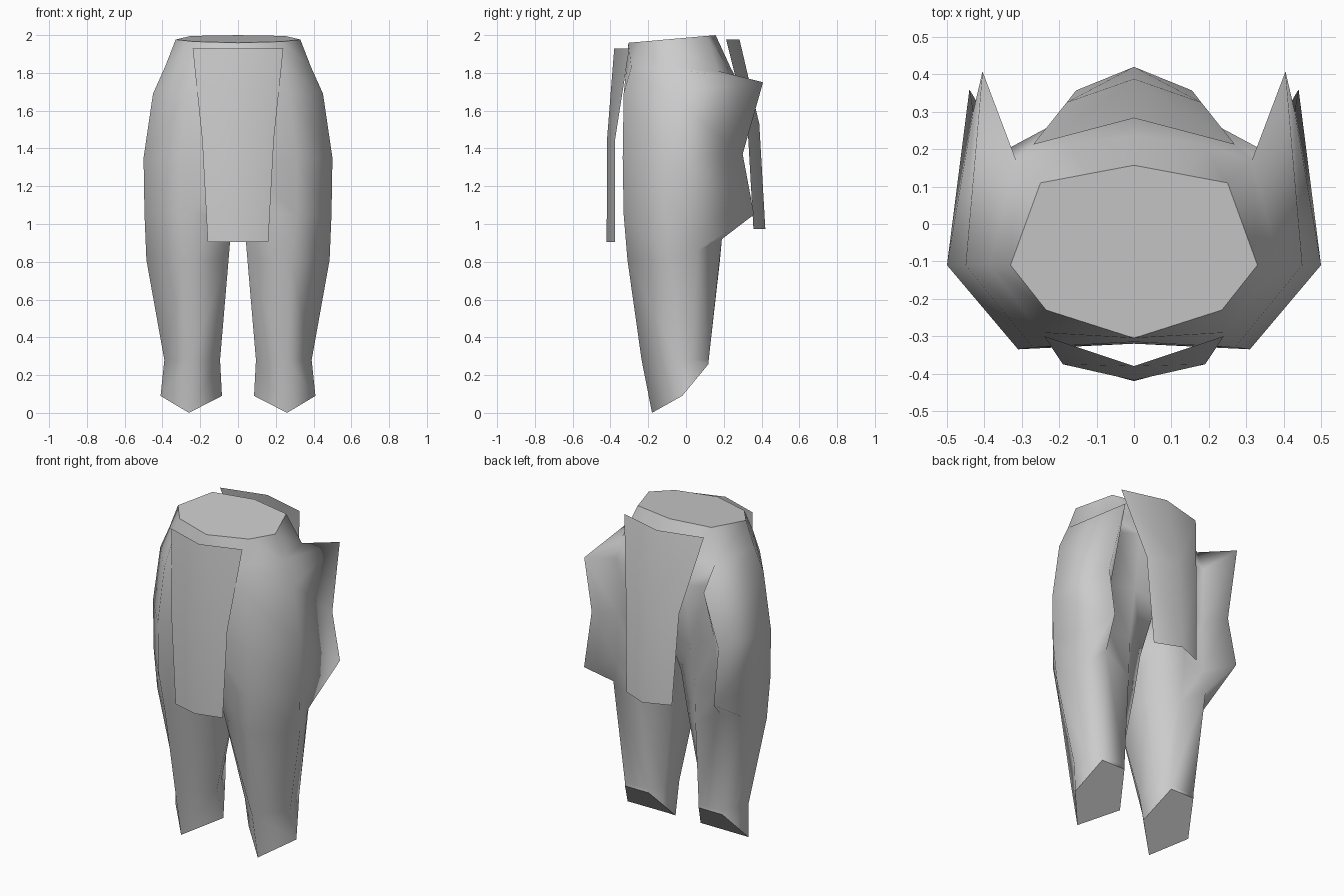
import bpy, bmesh, math

if "Cube" in bpy.data.objects:
    bpy.data.objects.remove(bpy.data.objects["Cube"])

grey = bpy.data.materials.new("cloth_grey")
grey.diffuse_color = (0.6, 0.6, 0.6, 1)
grey.use_nodes = True
grey.node_tree.nodes["Principled BSDF"].inputs["Base Color"].default_value = grey.diffuse_color


def finish(name, bm, angle=170):
    """Smooth the faces, keep sharp creases and cap borders, link the object."""
    bmesh.ops.remove_doubles(bm, verts=bm.verts, dist=0.0005)
    for f in bm.faces:
        f.smooth = True
    for e in bm.edges:
        if len(e.link_faces) == 2 and e.calc_face_angle(0) > math.radians(angle):
            e.smooth = False
        if any(f.material_index == 1 for f in e.link_faces):
            e.smooth = False
    for f in bm.faces:
        f.material_index = 0
    me = bpy.data.meshes.new(name)
    bm.to_mesh(me)
    bm.free()
    me.materials.append(grey)
    ob = bpy.data.objects.new(name, me)
    bpy.context.collection.objects.link(ob)


def mirror_x(bm):
    dup = bmesh.ops.duplicate(bm, geom=bm.verts[:] + bm.edges[:] + bm.faces[:])["geom"]
    for v in dup:
        if isinstance(v, bmesh.types.BMVert):
            v.co.x *= -1
    bmesh.ops.reverse_faces(bm, faces=[f for f in dup if isinstance(f, bmesh.types.BMFace)])


def mid(p, q):
    return ((p[0] + q[0]) / 2, (p[1] + q[1]) / 2)


def waist(a, b, c, d, f):
    """Waist section: the fin is folded flat into the back corner."""
    return [a, b, c, d, d, mid(d, f), f]


def ankle(a, b, c, e, g):
    """Five-sided ankle section with midpoints on its two sides."""
    return [a, b, c, mid(c, e), e, g, mid(a, g)]


def level(pts, z, lift=0, root=0):
    """Place a section at height z, raising the fin tip and fin root."""
    return [(x, y, z + {3: lift, 4: root}.get(i, 0)) for i, (x, y) in enumerate(pts)]


# Right half sections: inner front, front, side, fin tip, fin root, seat, inner back
top = waist((0, -.305), (.235, -.23), (.33, -.11), (.25, .11), (0, .157))
hip = [(0, -.315), (.25, -.29), (.387, -.11), (.315, .17), (.315, .17), (.18, .215), (0, .235)]
fin_top = [(0, -.32), (.27, -.33), (.45, -.11), (.405, .408), (.33, .205), (.19, .28), (0, .31)]
crotch = [(0, -.31), (.31, -.335), (.50, -.11), (.43, .30), (.33, .19), (.20, .25), (0, .19)]
fin_low = [(.03, -.26), (.31, -.33), (.495, -.11), (.44, .36), (.34, .19), (.20, .20), (.03, .09)]
knee = [(.05, -.20), (.28, -.31), (.485, -.09), (.43, .06), (.36, .19), (.19, .18), (.05, .06)]
shin = ankle((.095, -.07), (.26, -.235), (.39, -.05), (.33, .12), (.17, .12))
hem = ankle((.085, -.02), (.26, -.18), (.41, -.02), (.33, .12), (.17, .12))

rings = [
    [(x, y, 1.986 + .0875 * y) for x, y in top],                  # tilted waist
    level(hip, 1.83, -.02, -.02), level(fin_top, 1.69, .06), level(crotch, 1.35, .02),
    level(fin_low, 1.05), level(knee, .81, .05, .11), level(shin, .28),
    [(x, y, .09 + (y + .02) * (.56 if y < -.02 else 1.21)) for x, y in hem],  # slanted hem
]

# Trousers: the inner thigh side only exists below the crotch
bm = bmesh.new()
vs = [[bm.verts.new(p) for p in r] for r in rings]
for i in range(len(rings) - 1):
    for j in range(7 if i >= 3 else 6):
        k = (j + 1) % 7
        bm.faces.new((vs[i][j], vs[i + 1][j], vs[i + 1][k], vs[i][k]))
for cap in (vs[0], vs[-1][::-1]):
    bm.faces.new(cap).material_index = 1
mirror_x(bm)
# Weld the two waist halves into one cap
bmesh.ops.remove_doubles(bm, verts=bm.verts, dist=0.0005)
bmesh.ops.dissolve_edges(bm, edges=[e for e in bm.edges if len(e.link_faces) == 2
                         and all(f.material_index == 1 for f in e.link_faces)])
finish("trousers", bm)


def flap(name, rows):
    """Hanging cloth panel; rows hold height, centre y, half width, edge y."""
    bm = bmesh.new()
    pairs = [(bm.verts.new((0, yc, z)), bm.verts.new((w, ys, z))) for z, yc, w, ys in rows]
    for (c0, s0), (c1, s1) in zip(pairs, pairs[1:]):
        q = (c0, c1, s1, s0)
        bm.faces.new(q if rows[0][1] < 0 else q[::-1])
    mirror_x(bm)
    finish(name, bm)


flap("front_flap", [(1.93, -.38, .24, -.30), (1.45, -.418, .19, -.375), (.905, -.42, .16, -.377)])
flap("back_flap", [(1.978, .283, .27, .212), (1.53, .388, .18, .325), (.973, .42, .155, .357)])
